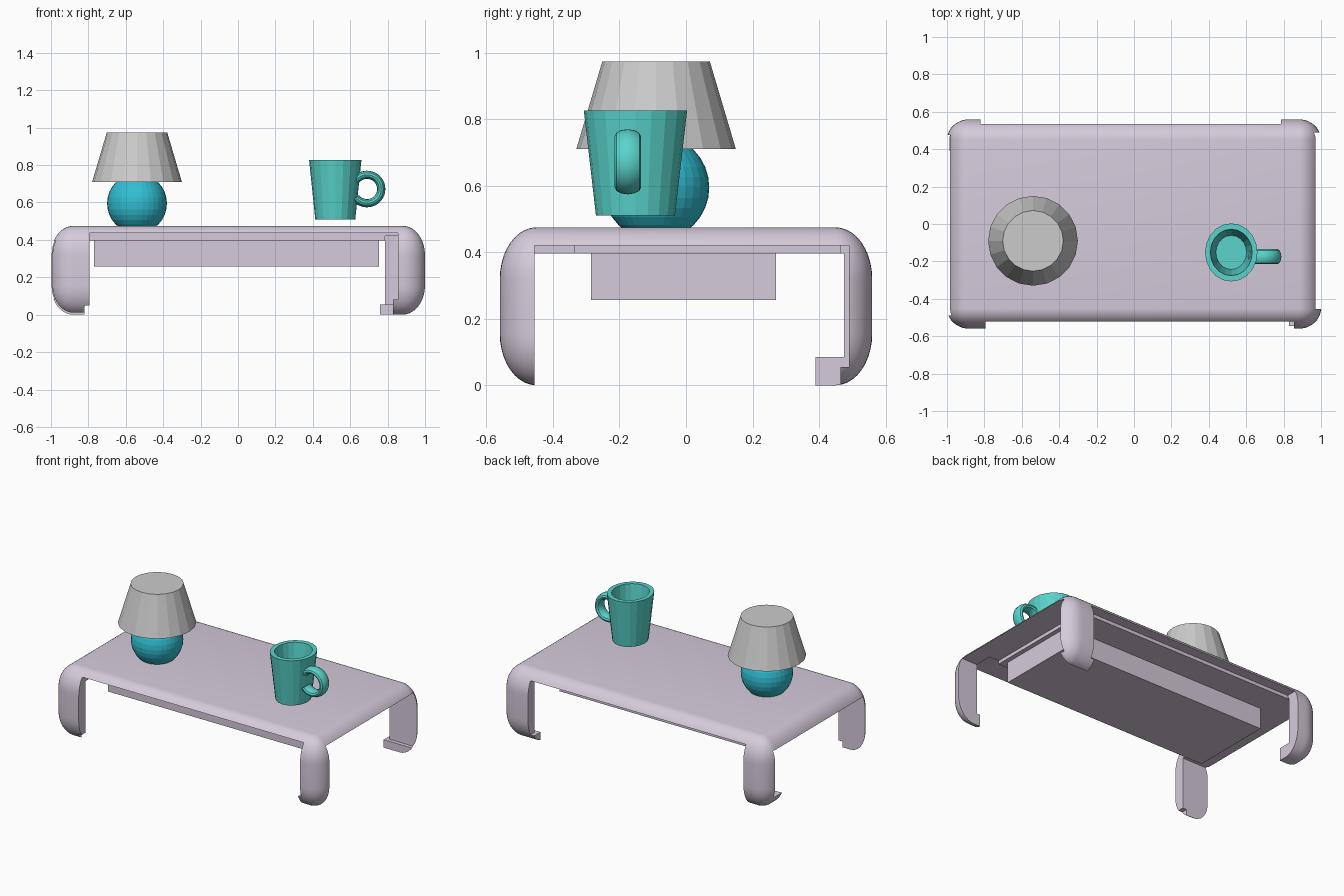
import bpy, bmesh, math
from mathutils import Matrix, Vector

if "Cube" in bpy.data.objects:
    bpy.data.objects.remove(bpy.data.objects["Cube"])


def material(name, rgb):
    m = bpy.data.materials.new(name)
    m.diffuse_color = (*rgb, 1)
    m.use_nodes = True
    m.node_tree.nodes["Principled BSDF"].inputs["Base Color"].default_value = m.diffuse_color
    return m


MAUVE = material("mauve", (0.67, 0.60, 0.71))
TEAL = material("teal", (0.10, 0.66, 0.60))
BLUE = material("blue", (0.03, 0.52, 0.65))


def finish(name, bm, mat=None, smooth=False):
    bmesh.ops.recalc_face_normals(bm, faces=bm.faces[:])
    me = bpy.data.meshes.new(name)
    bm.to_mesh(me)
    bm.free()
    ob = bpy.data.objects.new(name, me)
    bpy.context.collection.objects.link(ob)
    if mat:
        me.materials.append(mat)
    if smooth:
        shade(ob)
    return ob


def shade(ob):
    bpy.ops.object.select_all(action='DESELECT')
    ob.select_set(True)
    bpy.context.view_layer.objects.active = ob
    bpy.ops.object.shade_smooth_by_angle(angle=math.radians(30))


def box(name, x, y, z, mat=None):
    bm = bmesh.new()
    bmesh.ops.create_cube(bm, size=1)
    for v in bm.verts:
        v.co = Vector([a + (b - a) * (c + 0.5) for (a, b), c in zip((x, y, z), v.co)])
    return finish(name, bm, mat)


def rounded_body(name):
    # Cube with an even bevel, then squashed so the rounding is taller than wide
    half, soft, r = (1.0, 0.56, 0.2375), (0.12, 0.11, 0.155), 0.155
    bm = bmesh.new()
    bmesh.ops.create_cube(bm, size=2)
    s = [a / r for a in soft]
    bmesh.ops.scale(bm, vec=[h / k for h, k in zip(half, s)], verts=bm.verts)
    bmesh.ops.bevel(bm, geom=bm.edges[:], offset=r, segments=10, profile=0.5,
                    affect='EDGES')
    bmesh.ops.scale(bm, vec=s, verts=bm.verts)
    bmesh.ops.translate(bm, vec=(0, 0, half[2]), verts=bm.verts)
    return finish(name, bm, MAUVE)


def boolean(ob, bounds, operation):
    cutter = box("cutter", *bounds)
    cutter.hide_render = True
    m = ob.modifiers.new("cut", 'BOOLEAN')
    m.object, m.operation, m.solver = cutter, operation, 'EXACT'
    bpy.context.view_layer.objects.active = ob
    bpy.ops.object.modifier_apply(modifier=m.name)
    bpy.data.objects.remove(cutter)


# Table: top and four legs left over after carving the rounded body
table = rounded_body("table_top_and_legs")
for bounds in (
    ((-0.795, 0.855), (-1, -0.335), (-1, 0.437)),    # front opening
    ((-0.82, 0.785), (0.465, 1), (-1, 0.42)),        # back opening
    ((-2, 0.79), (-0.49, 0.475), (-1, 0.397)),       # left opening and middle
    ((0.785, 2), (-0.455, 0.49), (-1, 0.42)),        # right opening
    ((-0.825, -0.7), (-1, -0.3), (-1, 0.05)),        # notch in front left leg
):
    boolean(table, bounds, 'DIFFERENCE')
shade(table)

# Small feet pointing inwards, trimmed to the rounded body
feet = {
    "back_left_foot": ((-2, -0.82), (0.39, 0.475), (-1, 0.085)),
    "front_right_foot": ((0.83, 0.855), (-1, -0.455), (-1, 0.08)),
    "back_right_foot_inner": ((0.76, 0.785), (0.465, 1), (-1, 0.055)),
    "back_right_foot_side": ((0.785, 2), (0.465, 0.49), (-1, 0.055)),
}
for name, bounds in feet.items():
    foot = rounded_body(name)
    boolean(foot, bounds, 'INTERSECT')
    shade(foot)

# Drawer box hanging under the top
box("drawer_box", (-0.77, 0.755), (-0.285, 0.27), (0.257, 0.41), MAUVE)


def lathe(name, profile, centre, sides, mat=None, sy=1.0):
    # Closed turned shape; profile runs from one end cap to the other
    bm = bmesh.new()
    rings = []
    for r, z in profile:
        rings.append([bm.verts.new((centre[0] + r * math.cos(math.tau * i / sides),
                                    centre[1] + sy * r * math.sin(math.tau * i / sides), z))
                      for i in range(sides)])
    for a, b in zip(rings, rings[1:]):
        for i in range(sides):
            j = (i + 1) % sides
            bm.faces.new((a[i], a[j], b[j], b[i]))
    bm.faces.new(rings[0])
    bm.faces.new(rings[-1])
    return finish(name, bm, mat)


# Lamp: ball base and tapered shade
bm = bmesh.new()
bmesh.ops.create_uvsphere(bm, u_segments=32, v_segments=16, radius=0.16,
                          matrix=Matrix.Translation((-0.54, -0.09, 0.595)))
finish("lamp_base", bm, BLUE)
lathe("lamp_shade", [(0.24, 0.71), (0.162, 0.973)], (-0.54, -0.09), 20)

# Mug: hollow tapered cup, slightly wider in y
lathe("mug_cup", [(0.107, 0.51), (0.14, 0.827), (0.112, 0.827), (0.082, 0.55)],
      (0.52, -0.152), 20, TEAL, sy=1.11)

# Mug handle: open ring with a flattened section, ends buried in the wall
bm = bmesh.new()
rings, steps, n = [], 28, 12
for k in range(steps + 1):
    a = math.radians(-143 + 286 * k / steps)
    ring = []
    for i in range(n):
        t = math.tau * i / n
        r = 0.076 + 0.022 * math.cos(t)
        ring.append(bm.verts.new((0.69 + r * math.cos(a), -0.175 + 0.04 * math.sin(t),
                                  0.672 + r * math.sin(a))))
    rings.append(ring)
for a, b in zip(rings, rings[1:]):
    for i in range(n):
        j = (i + 1) % n
        bm.faces.new((a[i], a[j], b[j], b[i]))
bm.faces.new(rings[0])
bm.faces.new(rings[-1])
finish("mug_handle", bm, TEAL, smooth=True)
